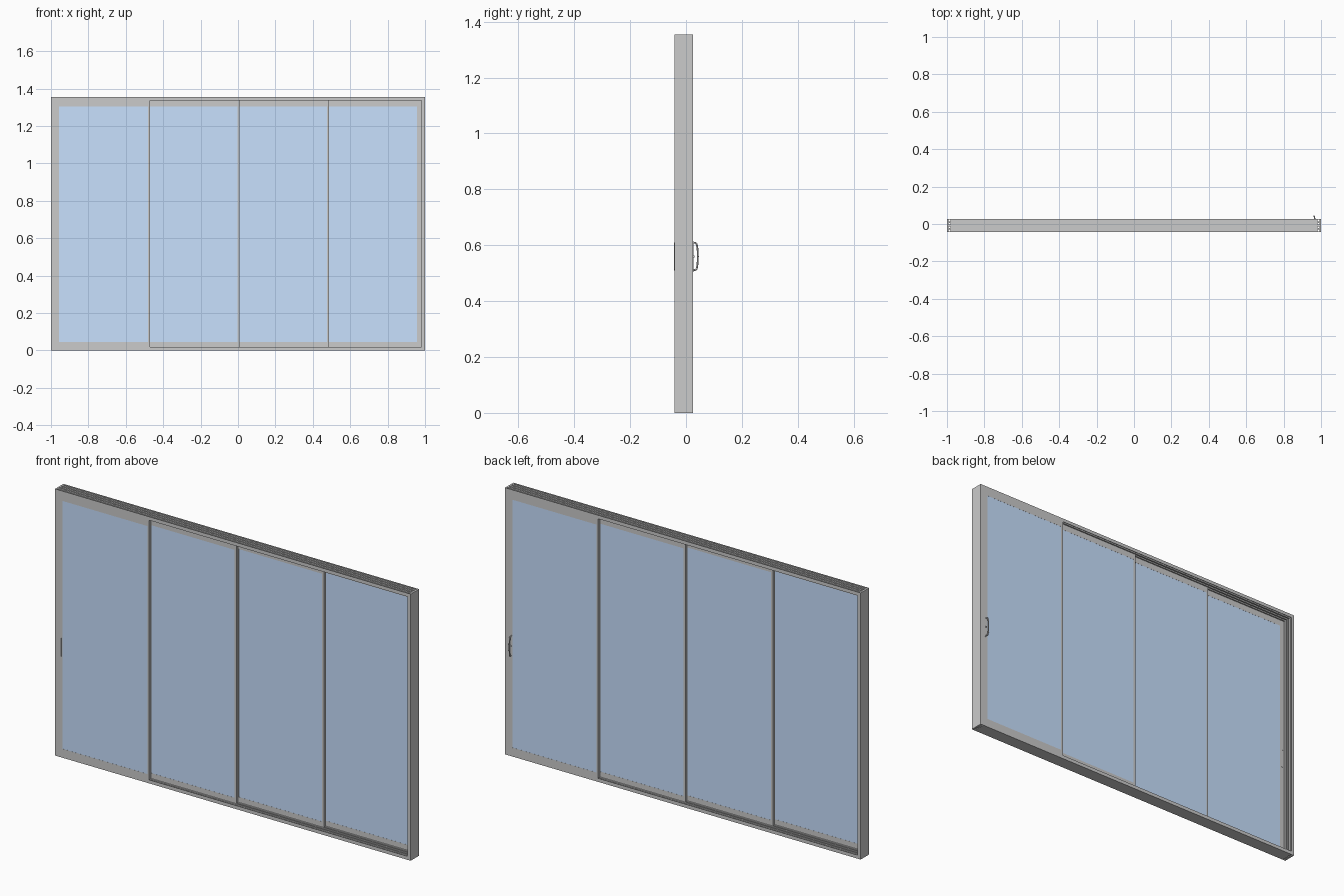
import bpy, bmesh, math
from mathutils import Vector

if "Cube" in bpy.data.objects:
    bpy.data.objects.remove(bpy.data.objects["Cube"])

H = 1.355                      # overall height
Y0, Y1 = -0.0415, 0.0255       # frame front and back
T, PITCH = 0.013, 0.018        # panel thickness, track spacing
LIP = 0.018                    # frame depth seen from the front

glass_mat = bpy.data.materials.new("glass_blue")
glass_mat.diffuse_color = (0.58, 0.75, 1.0, 1)
glass_mat.use_nodes = True
glass_mat.node_tree.nodes["Principled BSDF"].inputs["Base Color"].default_value = glass_mat.diffuse_color


def add_box(bm, x0, x1, y0, y1, z0, z1):
    vs = bmesh.ops.create_cube(bm, size=1)["verts"]
    for v in vs:
        v.co = Vector(((x0 + x1) / 2 + v.co.x * (x1 - x0),
                       (y0 + y1) / 2 + v.co.y * (y1 - y0),
                       (z0 + z1) / 2 + v.co.z * (z1 - z0)))


def finish(name, bm, mat=None):
    bmesh.ops.recalc_face_normals(bm, faces=bm.faces)
    me = bpy.data.meshes.new(name)
    bm.to_mesh(me)
    bm.free()
    ob = bpy.data.objects.new(name, me)
    bpy.context.collection.objects.link(ob)
    if mat:
        me.materials.append(mat)
    return ob


def boxes(name, dims, mat=None):
    bm = bmesh.new()
    for d in dims:
        add_box(bm, *d)
    return finish(name, bm, mat)


def extrusion(name, profile, place, a, b):
    """Extrude a (y, height) profile from a to b; place maps (t, y, h) to space."""
    bm = bmesh.new()
    f = bm.faces.new([bm.verts.new(place(a, y, h)) for y, h in profile])
    r = bmesh.ops.extrude_face_region(bm, geom=[f])
    d = Vector(place(b, 0, 0)) - Vector(place(a, 0, 0))
    for v in r["geom"]:
        if isinstance(v, bmesh.types.BMVert):
            v.co += d
    return finish(name, bm)


def comb(outer_grooves):
    """Track section: four channels between five fins, optional grooves outside."""
    base = 0.009
    top = [(Y0, LIP)]
    for i in range(4):
        a = Y0 + i * PITCH + 0.002
        b = Y0 + i * PITCH + T - 0.002
        top += [(a, LIP), (a, base), (b, base), (b, LIP)]
    top.append((Y1, LIP))
    bottom = [(Y1, 0)]
    if outer_grooves:
        for i in reversed(range(4)):
            a = Y0 + i * PITCH + 0.0025
            b = a + 0.008
            bottom += [(b, 0), (b, 0.003), (a, 0.003), (a, 0)]
    bottom.append((Y0, 0))
    return top + bottom


# outer frame
J = 1 - LIP
extrusion("sill", comb(False), lambda t, y, h: (t, y, h), -J, J)
extrusion("head", comb(True), lambda t, y, h: (t, y, H - h), -J, J)
extrusion("left_jamb", comb(False), lambda t, y, h: (-1 + h, y, t), 0, H)
extrusion("right_jamb", comb(False), lambda t, y, h: (1 - h, y, t), 0, H)

# four sliding panels, stepping back one track each to the right
joints = [-0.476, 0.003, 0.481]
zb, zt = LIP, H - LIP
gb, gt = 0.045, 1.305
for i in range(4):
    y0 = Y0 + i * PITCH
    y1 = y0 + T
    x0 = -J if i == 0 else joints[i - 1] - 0.005
    x1 = J if i == 3 else joints[i] + 0.005
    g0 = -0.957 if i == 0 else x0 + 0.01
    g1 = 0.957 if i == 3 else x1 - 0.01
    boxes(f"panel_{i + 1}_frame", [
        (x0, g0, y0, y1, zb, zt), (g1, x1, y0, y1, zb, zt),
        (g0, g1, y0, y1, zb, gb), (g0, g1, y0, y1, gt, zt)])
    boxes(f"panel_{i + 1}_glass",
          [(g0, g1, y0 + 0.0005, y1 - 0.0005, gb, gt)], glass_mat)
    if i < 3:
        # interlock strip closing the gap to the next panel
        boxes(f"interlock_{i + 1}",
              [(joints[i] - 0.002, joints[i] + 0.002, y1, y0 + PITCH, zb, zt)])


def plate(name, x, z, w, h, y, out, recess):
    """Round-ended plate on surface y, facing out (-1 front, +1 back)."""
    bm = bmesh.new()
    r, n = w / 2, 10
    pts = []
    for k in range(n + 1):
        a = math.pi * k / n
        pts.append((math.cos(a) * r, h / 2 - r + math.sin(a) * r))
    pts += [(-px, -pz) for px, pz in pts]
    f = bm.faces.new([bm.verts.new((x + px, y, z + pz)) for px, pz in pts])
    r = bmesh.ops.extrude_face_region(bm, geom=[f])
    for v in r["geom"]:
        if isinstance(v, bmesh.types.BMVert):
            v.co.y += out * 0.0012
    face = [e for e in r["geom"] if isinstance(e, bmesh.types.BMFace)][0]
    bmesh.ops.recalc_face_normals(bm, faces=bm.faces)
    if recess:
        # finger pocket
        bmesh.ops.inset_region(bm, faces=[face], thickness=w * 0.18)
        r = bmesh.ops.extrude_face_region(bm, geom=[face])
        for v in r["geom"]:
            if isinstance(v, bmesh.types.BMVert):
                v.co.y -= out * 0.001
        bmesh.ops.delete(bm, geom=[face], context='FACES_ONLY') if face.is_valid else None
    return finish(name, bm)


# flush pulls on the first panel (both sides) and the front of the last
HZ = 0.56
plate("flush_pull_front", -0.970, HZ, 0.012, 0.1, Y0, -1, True)
plate("flush_pull_back", -0.970, HZ, 0.012, 0.1, Y0 + T, 1, True)
plate("flush_pull_inner", 0.968, HZ, 0.012, 0.1, Y1 - T, -1, True)

# bow handle on the back of the last panel
HX = 0.967
plate("handle_plate", HX, HZ, 0.013, 0.112, Y1, 1, False)
cu = bpy.data.curves.new("bow_handle", 'CURVE')
cu.dimensions = '3D'
cu.bevel_depth = 0.0032
cu.bevel_resolution = 3
cu.resolution_u = 6
cu.use_fill_caps = True
yo = 0.0427 - 0.0032
path = [(Y1, -0.049), (yo - 0.004, -0.047), (yo, -0.038),
        (yo, 0.038), (yo - 0.004, 0.047), (Y1, 0.049)]
sp = cu.splines.new('BEZIER')
sp.bezier_points.add(len(path) - 1)
for p, (y, z) in zip(sp.bezier_points, path):
    p.co = (HX - 0.003 * (y - Y1) / (yo - Y1), y, HZ + z)
    p.handle_left_type = p.handle_right_type = 'AUTO'
bpy.context.collection.objects.link(bpy.data.objects.new("bow_handle", cu))

# thumb turn beside the handle
bpy.ops.mesh.primitive_cylinder_add(vertices=16, radius=0.004, depth=0.005,
                                    location=(HX, Y1 + 0.0025, HZ),
                                    rotation=(math.pi / 2, 0, 0))
turn = bpy.context.object
turn.name = "thumb_turn"
bpy.ops.object.shade_smooth_by_angle()
